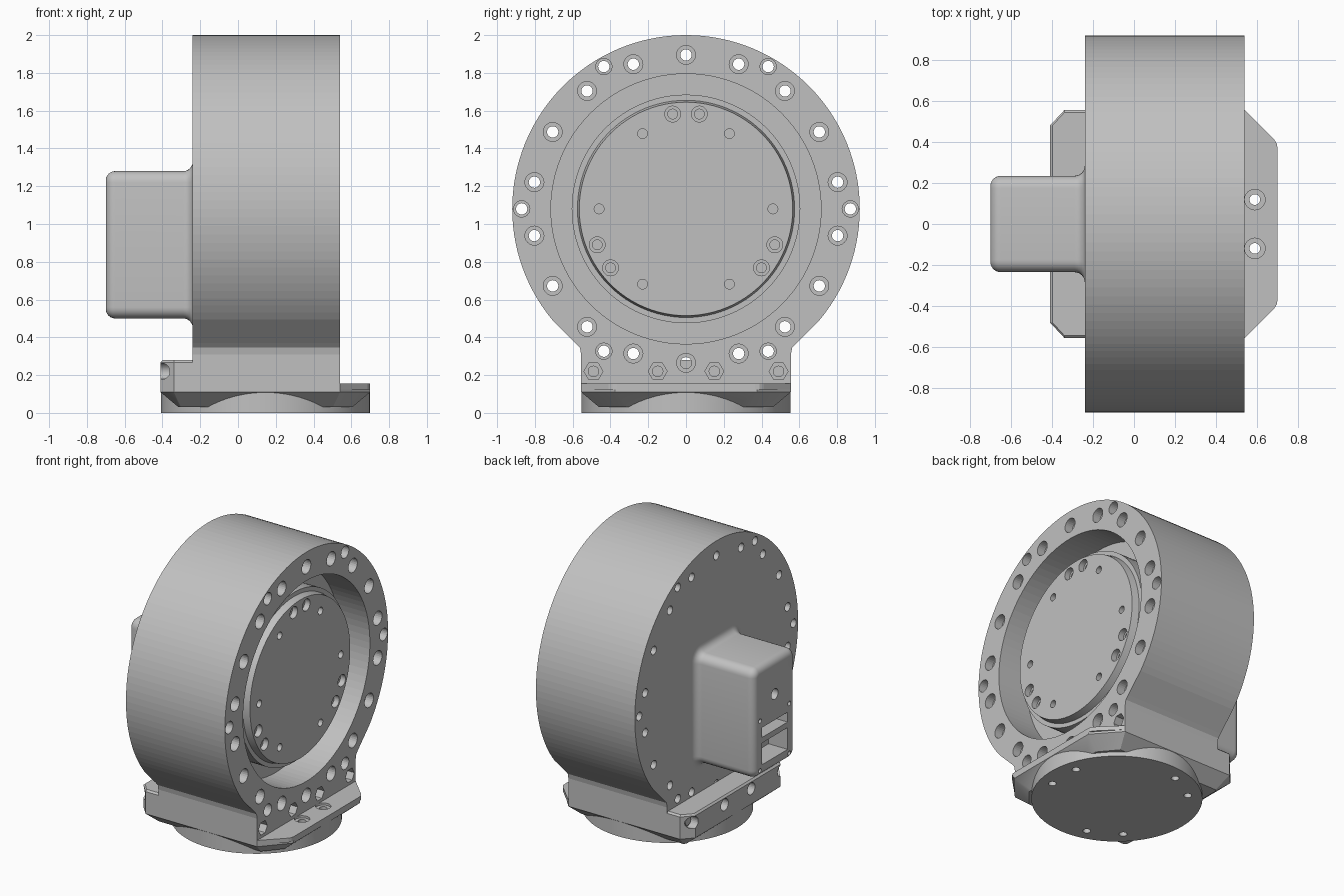
import bpy, bmesh
from math import sin, cos, pi, radians
from mathutils import Vector

if "Cube" in bpy.data.objects:
    bpy.data.objects.remove(bpy.data.objects["Cube"])

grey = bpy.data.materials.new("machined_grey")
grey.use_nodes = True
tone = (0.53, 0.53, 0.53, 1)
grey.diffuse_color = tone
grey.node_tree.nodes["Principled BSDF"].inputs["Base Color"].default_value = tone

AXIS_Z = 1.08      # height of the drum axis
BASE_X = 0.145     # centre of the round foot


def loft(bm, rings):
    """Skin a list of closed rings of points and cap both ends."""
    loops = [[bm.verts.new(p) for p in ring] for ring in rings]
    n = len(loops[0])
    for a, b in zip(loops, loops[1:]):
        for i in range(n):
            j = (i + 1) % n
            bm.faces.new((a[i], a[j], b[j], b[i]))
    bm.faces.new(loops[0])
    bm.faces.new(loops[-1])


def lathe(bm, profile, centre=(0, 0, 0), axis="x", n=24):
    """Turn (radius, height) pairs around the x or z axis."""
    c = Vector(centre)
    rings = []
    for r, h in profile:
        ring = []
        for i in range(n):
            u, v = r * cos(2 * pi * i / n), r * sin(2 * pi * i / n)
            ring.append(c + Vector((h, u, v) if axis == "x" else (u, v, h)))
        rings.append(ring)
    loft(bm, rings)


def block(bm, x0, x1, y0, y1, z0, z1):
    outline = ((x0, y0), (x1, y0), (x1, y1), (x0, y1))
    loft(bm, [[(x, y, z) for x, y in outline] for z in (z0, z1)])


def make(name, bm):
    bmesh.ops.recalc_face_normals(bm, faces=bm.faces)
    mesh = bpy.data.meshes.new(name)
    bm.to_mesh(mesh)
    bm.free()
    mesh.materials.append(grey)
    ob = bpy.data.objects.new(name, mesh)
    bpy.context.collection.objects.link(ob)
    return ob


def combine(ob, tool_bm, operation="DIFFERENCE"):
    """Boolean a temporary tool into an object and bake the result."""
    tool = make("tool", tool_bm)
    mod = ob.modifiers.new("bool", "BOOLEAN")
    mod.operation, mod.object, mod.solver = operation, tool, "EXACT"
    graph = bpy.context.evaluated_depsgraph_get()
    graph.update()
    mesh = bpy.data.meshes.new_from_object(ob.evaluated_get(graph))
    ob.modifiers.clear()
    ob.data = mesh
    bpy.data.objects.remove(tool)


def smooth(ob):
    bpy.ops.object.select_all(action="DESELECT")
    ob.select_set(True)
    bpy.context.view_layer.objects.active = ob
    bpy.ops.object.shade_smooth_by_angle(angle=radians(30))


def lug_holes():
    """Bolt holes along the foot: hex pocket on one side, round on the other."""
    bm = bmesh.new()
    for y in (-0.49, -0.15, 0.15, 0.49):
        c = (0, y, 0.22)
        lathe(bm, [(0.03, -0.36), (0.03, 0.49)], c)
        lathe(bm, [(0.05, 0.48), (0.05, 0.6)], c, n=6)
        lathe(bm, [(0.042, -0.5), (0.042, -0.35)], c)
    return bm


# Drum housing: circle running down into a straight neck with small fillets
side = []
for i in range(47):
    a = radians(90 - 129.5 * i / 46)
    side.append((0.92 * cos(a), AXIS_Z + 0.92 * sin(a)))
side = [p for p in side if p[1] > 0.5 or p[0] > 0.6]
side += [(0.585, 0.37), (0.562, 0.345), (0.555, 0.31), (0.555, 0.125)]
outline = side + [(-y, z) for y, z in reversed(side[1:])]
bm = bmesh.new()
loft(bm, [[(x, y, z) for y, z in outline] for x in (-0.24, 0.54)])
housing = make("drum_housing", bm)

# Central bore and the counterbored bolt circles
bm = bmesh.new()
lathe(bm, [(0.715, 0.30), (0.715, 0.7)], (0, 0, AXIS_Z), n=96)
bolts = [(0.815, a, 0.05) for a in range(10, 370, 20)]
bolts += [(0.87, a, 0.043) for a in range(0, 360, 60)]
for r, a, head in bolts:
    c = (0, r * cos(radians(a)), AXIS_Z + r * sin(radians(a)))
    lathe(bm, [(0.03, -0.4), (0.03, 0.48), (head, 0.48), (head, 0.6)], c)
combine(housing, bm)
for part in (lug_holes(),):
    combine(housing, part)

# Rotor inside the bore, with its blind screw holes
bm = bmesh.new()
lathe(bm, [(0.605, 0.28), (0.605, 0.44), (0.575, 0.44), (0.565, 0.49)],
      (0, 0, AXIS_Z), n=96)
rotor = make("rotor", bm)
bm = bmesh.new()
for k in range(6):
    a = radians(60 * k)
    lathe(bm, [(0.026, 0.4), (0.026, 0.6)],
          (0, 0.46 * cos(a), AXIS_Z + 0.46 * sin(a)))
for mid in (90, 210, 330):
    for d in (-8, 8):
        a = radians(mid + d)
        lathe(bm, [(0.026, 0.38), (0.026, 0.45), (0.042, 0.45), (0.042, 0.6)],
              (0, 0.507 * cos(a), AXIS_Z + 0.507 * sin(a)))
combine(rotor, bm)
smooth(rotor)

# Rear mounting block with clipped corners and a thin top chamfer
def rear_outline(inset):
    half = [(-0.24, 0.555 - inset), (-0.34, 0.555 - inset),
            (-0.41 + inset, 0.48)]
    return half + [(x, -y) for x, y in reversed(half)]

bm = bmesh.new()
loft(bm, [[(x, y, z) for x, y in rear_outline(i)]
          for z, i in ((0.125, 0), (0.268, 0), (0.28, 0.012))])
rear_block = make("rear_mounting_block", bm)
combine(rear_block, lug_holes())

# Foot: clipped plate tapering down into a round disc
def plate_outline(inset):
    half = [(0.70 - inset, 0.375 - 0.4 * inset), (0.54 - 0.4 * inset, 0.555 - inset),
            (-0.34 + 0.4 * inset, 0.555 - inset), (-0.41 + inset, 0.48 - 0.4 * inset)]
    return half + [(x, -y) for x, y in reversed(half)]

bm = bmesh.new()
loft(bm, [[(x, y, z) for x, y in plate_outline(i)]
          for z, i in ((0.03, 0.095), (0.11, 0), (0.125, 0))])
foot = make("foot", bm)
bm = bmesh.new()
lathe(bm, [(0.553, 0), (0.553, 0.12)], (BASE_X, 0, 0), "z", 96)
combine(foot, bm, "UNION")

# Front flange on top of the foot
bm = bmesh.new()
flange_half = [(0.54, 0.555), (0.685, 0.41), (0.697, 0.39), (0.70, 0.365)]
flange_outline = flange_half + [(x, -y) for x, y in reversed(flange_half)]
loft(bm, [[(x, y, z) for x, y in flange_outline] for z in (0.125, 0.155)])
flange = make("front_flange", bm)

# Three pairs of vertical bolt holes through foot and flange
def foot_holes():
    bm = bmesh.new()
    for mid in (0, 120, 240):
        for d in (-15, 15):
            a = radians(mid + d)
            lathe(bm, [(0.026, -0.1), (0.026, 0.14), (0.05, 0.14), (0.05, 0.2)],
                  (BASE_X + 0.46 * cos(a), 0.46 * sin(a), 0), "z")
    return bm

combine(foot, foot_holes())
combine(flange, foot_holes())
smooth(foot)

# Connector box: rounded rectangles lofted along x, flaring into the drum
def rounded_rect(x, inset, radius=0.06, steps=6):
    ring = []
    for q, (sy, sz) in enumerate(((1, 1), (-1, 1), (-1, -1), (1, -1))):
        for i in range(steps + 1):
            a = pi / 2 * (q + i / steps)
            ring.append((x, sy * (0.235 - radius) + (radius - inset) * cos(a),
                         0.89 + sz * (0.39 - radius) + (radius - inset) * sin(a)))
    return ring

quarter = [radians(15 * i) for i in range(7)]
rings = [rounded_rect(-0.65 - 0.05 * cos(a), 0.05 - 0.05 * sin(a)) for a in quarter]
rings += [rounded_rect(-0.29 + 0.05 * sin(a), -0.05 + 0.05 * cos(a)) for a in quarter]
bm = bmesh.new()
loft(bm, rings)
box = make("connector_box", bm)

# Sockets, round port and corner screw holes on the end of the box
bm = bmesh.new()
block(bm, -0.8, -0.55, -0.145, 0.145, 0.775, 0.845)
block(bm, -0.8, -0.55, -0.145, 0.145, 0.58, 0.735)
lathe(bm, [(0.038, -0.8), (0.038, -0.6)], (0, 0, 1.03))
for y in (-0.165, 0.165):
    for z in (0.545, 0.9):
        lathe(bm, [(0.016, -0.8), (0.016, -0.62)], (0, y, z), n=16)
combine(box, bm)
smooth(box)
